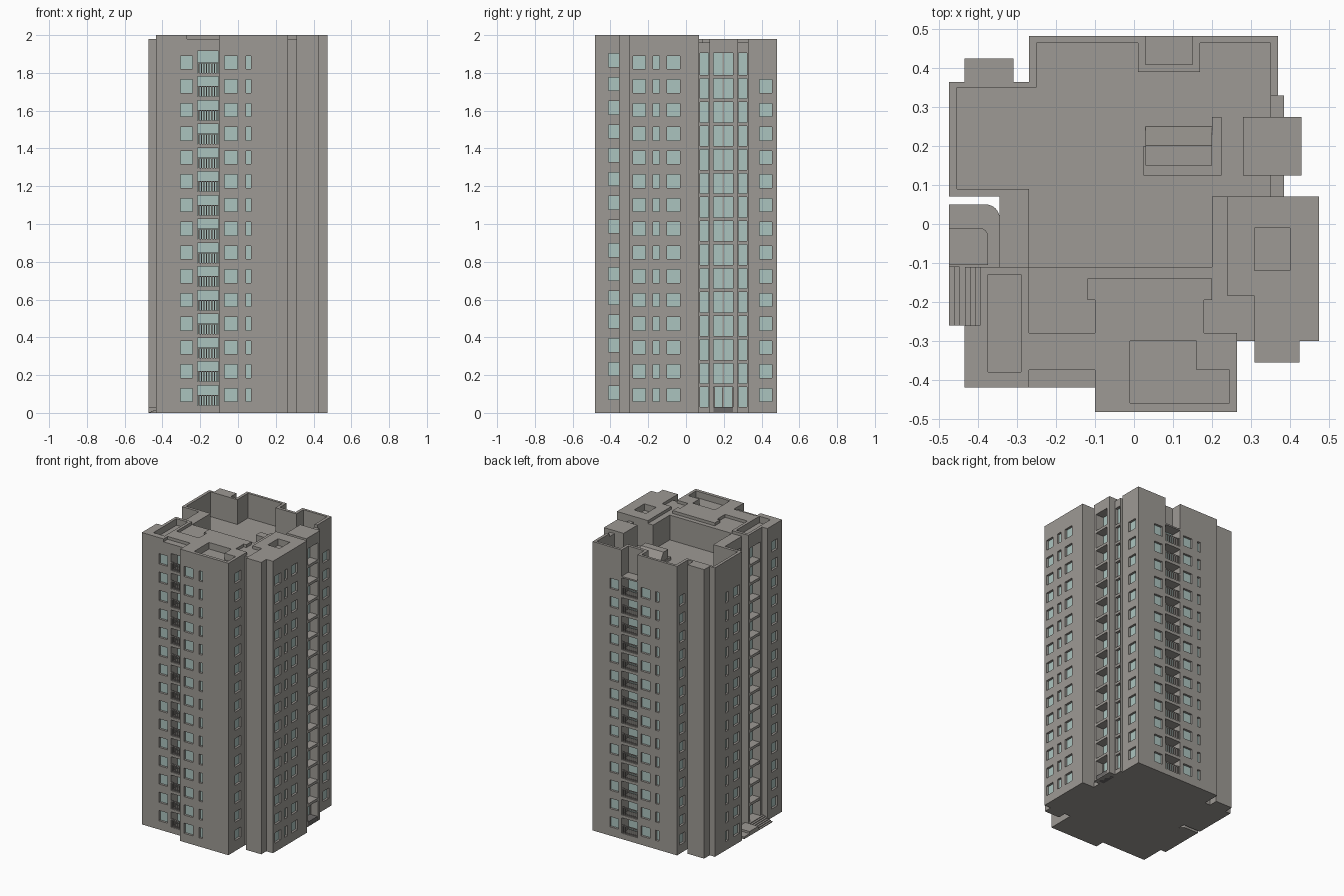
import bpy, bmesh, math
from mathutils import Vector

if "Cube" in bpy.data.objects:
    bpy.data.objects.remove(bpy.data.objects["Cube"])

def material(name, rgb):
    m = bpy.data.materials.new(name)
    m.diffuse_color = (*rgb, 1)
    m.use_nodes = True
    m.node_tree.nodes["Principled BSDF"].inputs["Base Color"].default_value = m.diffuse_color
    return m

CONCRETE = material("concrete", (0.34, 0.322, 0.298))
GLASS = material("window_glass", (0.41, 0.55, 0.52))
DARK = material("dark_step", (0.15, 0.142, 0.138))

PITCH = 0.1257     # storey height
SKIRT = 1.92       # facades stop here, the roof relief continues above

def finish(name, bm, mats):
    me = bpy.data.meshes.new(name)
    bm.to_mesh(me)
    bm.free()
    for m in mats:
        me.materials.append(m)
    ob = bpy.data.objects.new(name, me)
    bpy.context.collection.objects.link(ob)
    return ob

def quad(bm, pts, mat=0, flip=False):
    f = bm.faces.new([bm.verts.new(p) for p in (reversed(pts) if flip else pts)])
    f.material_index = mat

def box(bm, x0, x1, y0, y1, z0, z1):
    r = bmesh.ops.create_cube(bm, size=1)
    for v in r["verts"]:
        v.co = Vector(((x0 + x1) / 2 + v.co.x * (x1 - x0),
                       (y0 + y1) / 2 + v.co.y * (y1 - y0),
                       (z0 + z1) / 2 + v.co.z * (z1 - z0)))

def prism(name, pts, z0, z1, mat):
    bm = bmesh.new()
    f = bm.faces.new([bm.verts.new((x, y, z0)) for x, y in pts])
    ext = bmesh.ops.extrude_face_region(bm, geom=[f])
    for v in ext["geom"]:
        if isinstance(v, bmesh.types.BMVert):
            v.co.z = z1
    bmesh.ops.recalc_face_normals(bm, faces=bm.faces)
    return finish(name, bm, [mat])

# ---- footprint, counter-clockwise from the front left corner
PLAN = [(-.435, -.42), (-.10, -.42), (-.10, -.4825), (.265, -.4825), (.265, -.30), (.31, -.30),
        (.31, -.355), (.425, -.355), (.425, -.30), (.475, -.30), (.475, .07), (.385, .07),
        (.385, .125), (.43, .125), (.43, .275), (.385, .275), (.385, .33), (.37, .33),
        (.37, .4825), (-.27, .4825), (-.27, .365), (-.31, .365), (-.31, .425), (-.435, .425),
        (-.435, .365), (-.475, .365), (-.475, .07), (-.345, .07), (-.345, -.11), (-.395, -.11),
        (-.395, -.26), (-.435, -.26)]

def rows(n, z=.06, h=.07):
    return [(z + PITCH * i, z + PITCH * i + h) for i in range(n)]

HIGH, LOW, SHIFTED = rows(15), rows(14), rows(15, .072)
BAY = [(.03, 1.905)]
# openings per wall: (start, end, depth, height ranges), along the wall's axis
OPENINGS = {
    0: [(-.305, -.24, .015, HIGH), (-.215, -.104, .07, [(.03, 1.915)])],
    2: [(-.072, -.002, .015, HIGH), (.043, .07, .015, HIGH)],
    3: [(-.41, -.345, .015, SHIFTED)],
    9: [(-.28, -.215, .015, HIGH), (-.175, -.14, .015, HIGH), (-.10, -.033, .015, HIGH)],
    11: [(.073, .12, .02, BAY)],
    13: [(.145, .25, .06, [(.005, 1.905)])],
    15: [(.278, .322, .02, BAY)],
    17: [(.39, .455, .015, LOW)],
    18: [(.175, .24, .015, LOW), (.03, .15, .0725, [(.03, 1.79)]),
         (-.065, .005, .015, LOW), (-.135, -.108, .015, LOW)],
    19: [(.395, .455, .015, LOW)],
    25: [(.10, .165, .015, LOW), (.22, .25, .015, LOW)],
    27: [(-.10, -.04, .02, BAY)],
    29: [(-.24, -.13, .06, BAY)],
    31: [(-.37, -.305, .015, HIGH)],
}

def facade(bm, a, b, openings):
    a, b = Vector((*a, 0)), Vector((*b, 0))
    t = (b - a).normalized()
    n = Vector((t.y, -t.x, 0))
    P = lambda u, z, d=0: a + t * u - n * d + Vector((0, 0, z))
    axis = 0 if abs(t.x) > .5 else 1
    cols = []
    for c0, c1, d, zr in openings:
        us = sorted([(c0 - a[axis]) * t[axis], (c1 - a[axis]) * t[axis]])
        cols.append((us[0], us[1], d, zr))
    wall = lambda u0, u1, z0, z1, d=0, m=0: quad(
        bm, [P(u0, z0, d), P(u1, z0, d), P(u1, z1, d), P(u0, z1, d)], m)
    u = 0
    for u0, u1, d, zr in sorted(cols, key=lambda c: c[0]):
        wall(u, u0, 0, SKIRT)
        z = 0
        for z0, z1 in zr:
            wall(u0, u1, z, z0)
            wall(u0, u1, z0, z1, d, 1)
            for uu, fl in ((u0, False), (u1, True)):      # jambs
                quad(bm, [P(uu, z0, d), P(uu, z1, d), P(uu, z1), P(uu, z0)], 0, fl)
            for zz, fl in ((z0, False), (z1, True)):      # sill and head
                quad(bm, [P(u0, zz, d), P(u0, zz), P(u1, zz), P(u1, zz, d)], 0, fl)
            z = z1
        wall(u0, u1, z, 1.80 if z == 1.79 else SKIRT)     # rear balcony is open to the sky
        u = u1
    wall(u, (b - a).length, 0, SKIRT)

bm = bmesh.new()
for i, p in enumerate(PLAN):
    facade(bm, p, PLAN[(i + 1) % len(PLAN)], OPENINGS.get(i, []))
quad(bm, [(x, y, 0) for x, y in PLAN], 0, True)
finish("facade_walls", bm, [CONCRETE, GLASS])

# ---- roof relief: rectangles (x0, x1, y0, y1, height), later ones override
REAR_ROOF = [
    (-.475, -.27, .07, .365, 1.98), (-.345, .2, -.11, .365, 1.98), (-.27, .37, .07, .4825, 1.98),
    (-.435, -.31, .365, .425, 1.98), (.35, .385, .07, .33, 1.96),
    (-.455, .35, .09, .35, 1.81), (-.27, .2, -.11, .09, 1.81), (-.25, .35, .35, .465, 1.81),
    (.2, .35, .07, .09, 1.81), (.01, .17, .39, .4825, 1.98), (.03, .15, .41, .4825, 1.80),
    (.28, .43, .125, .275, 1.98)]
FRONT_ROOF = [
    (-.435, -.1, -.42, -.26, 2), (-.395, -.1, -.26, -.11, 2), (-.1, .265, -.4825, -.11, 2),
    (.2, .475, -.30, .07, 2), (.31, .425, -.355, -.30, 2),
    (-.27, .24, -.28, -.11, 1.98), (.2, .24, -.11, .07, 1.98), (.18, .31, -.28, -.185, 1.98),
    (.265, .31, -.30, -.28, 1.98), (-.12, .2, -.195, -.14, 2), (-.1, .18, -.28, -.195, 2),
    (-.27, -.1, -.42, -.375, 1.98), (.31, .4, -.12, -.01, 1.955), (-.375, -.29, -.38, -.13, 1.955),
    (-.01, .16, -.46, -.3, 1.955), (.16, .245, -.46, -.375, 1.955)]
RECTS = REAR_ROOF + FRONT_ROOF
xs = sorted({v for r in RECTS for v in r[:2]} | {-.6, .6})
ys = sorted({v for r in RECTS for v in r[2:4]} | {-.6, .6})

def height(i, j):
    x, y, h = (xs[i] + xs[i + 1]) / 2, (ys[j] + ys[j + 1]) / 2, None
    for x0, x1, y0, y1, hh in RECTS:
        if x0 < x < x1 and y0 < y < y1:
            h = hh
    return h

bm = bmesh.new()
def step(ha, hb, make):
    if ha == hb:
        return
    if (ha is None and hb < SKIRT) or (hb is None and ha < SKIRT):
        return
    ha, hb = ha or SKIRT, hb or SKIRT
    quad(bm, make(min(ha, hb), max(ha, hb)), 0, ha < hb)

for i in range(len(xs) - 1):
    for j in range(len(ys) - 1):
        h = height(i, j)
        x0, x1, y0, y1 = xs[i], xs[i + 1], ys[j], ys[j + 1]
        if h:
            quad(bm, [(x0, y0, h), (x1, y0, h), (x1, y1, h), (x0, y1, h)])
        if i < len(xs) - 2:
            step(h, height(i + 1, j), lambda a, b: [(x1, y0, a), (x1, y1, a), (x1, y1, b), (x1, y0, b)])
        if j < len(ys) - 2:
            step(h, height(i, j + 1), lambda a, b: [(x1, y1, a), (x0, y1, a), (x0, y1, b), (x1, y1, b)])
bmesh.ops.remove_doubles(bm, verts=bm.verts, dist=1e-5)
bmesh.ops.dissolve_limit(bm, angle_limit=.01, verts=bm.verts, edges=bm.edges)
finish("roof_and_parapets", bm, [CONCRETE])

# ---- roof stair housing with a sloping back
bm = bmesh.new()
box(bm, .025, .225, .125, .2, 1.81, 1.83)
box(bm, .2, .225, .2, .275, 1.81, 1.83)
box(bm, .03, .2, .15, .25, 1.81, 1.89)
for v in bm.verts:
    if v.co.y > .24 and v.co.z > 1.85:
        v.co.y, v.co.z = .201, 1.89
finish("roof_stair_housing", bm, [CONCRETE])

# ---- floor slabs in the glazed stair bays, and their mullions
bm = bmesh.new()
for i in range(15):
    z = .137 + PITCH * i
    if i < 14:
        box(bm, .365, .43, .144, .251, z, z + .018)
        box(bm, .36, .383, .072, .121, z, z + .018)
        box(bm, .36, .383, .277, .323, z, z + .018)
        box(bm, -.393, -.33, -.241, -.129, z, z + .018)
        box(bm, -.343, -.32, -.101, -.039, z, z + .018)
finish("stair_bay_slabs", bm, [CONCRETE])
bm = bmesh.new()
box(bm, .365, .375, .194, .201, .005, 1.905)
box(bm, -.345, -.335, -.189, -.182, .03, 1.905)
finish("stair_bay_mullions", bm, [CONCRETE])

# ---- balconies: slabs, bars and handrails
def balcony(name, x0, x1, y_face, inward, floors):
    bm = bmesh.new()
    ya, yb = sorted((y_face, y_face + inward * .072))
    ra, rb = sorted((y_face + inward * .002, y_face + inward * .008))
    for i in range(floors):
        z = .04 + PITCH * i
        box(bm, x0, x1, ya, yb, z - .02, z)
        box(bm, x0, x1, ra, rb, z + .05, z + .056)
        for k in range(8):
            x = x0 + (x1 - x0) * (k + .5) / 8
            box(bm, x - .003, x + .003, ra, rb, z, z + .05)
    finish(name, bm, [CONCRETE])

balcony("front_balconies", -.215, -.104, -.42, 1, 15)
balcony("rear_balconies", .03, .15, .4825, -1, 14)

# ---- right entrance: step, door frame
bm = bmesh.new()
box(bm, .368, .428, .146, .249, 0, .03)
finish("right_entrance_step", bm, [DARK])
bm = bmesh.new()
for y in (.145, .19, .244):
    box(bm, .37, .378, y, y + .008, .03, .135)
finish("right_door_frame", bm, [CONCRETE])

# ---- left entrance: steps rising to the wall, rounded ramp and landing
bm = bmesh.new()
for k in range(6):
    box(bm, -.475 + k * .0135, -.39, -.26, -.11, 0 if k == 0 else k * .005, (k + 1) * .005)
finish("left_entrance_steps", bm, [CONCRETE])

def rounded(x0, x1, y0, y1, r):
    arc = [(x1 - r + r * math.cos(a), y1 - r + r * math.sin(a))
           for a in (math.pi / 2 * k / 8 for k in range(9))]
    return [(x0, y0), (x1, y0)] + arc + [(x0, y1)]

prism("left_ramp", rounded(-.475, -.345, -.11, .05, .035), 0, .016, CONCRETE)
prism("left_landing", rounded(-.475, -.375, -.105, -.01, .022), 0, .03, CONCRETE)
